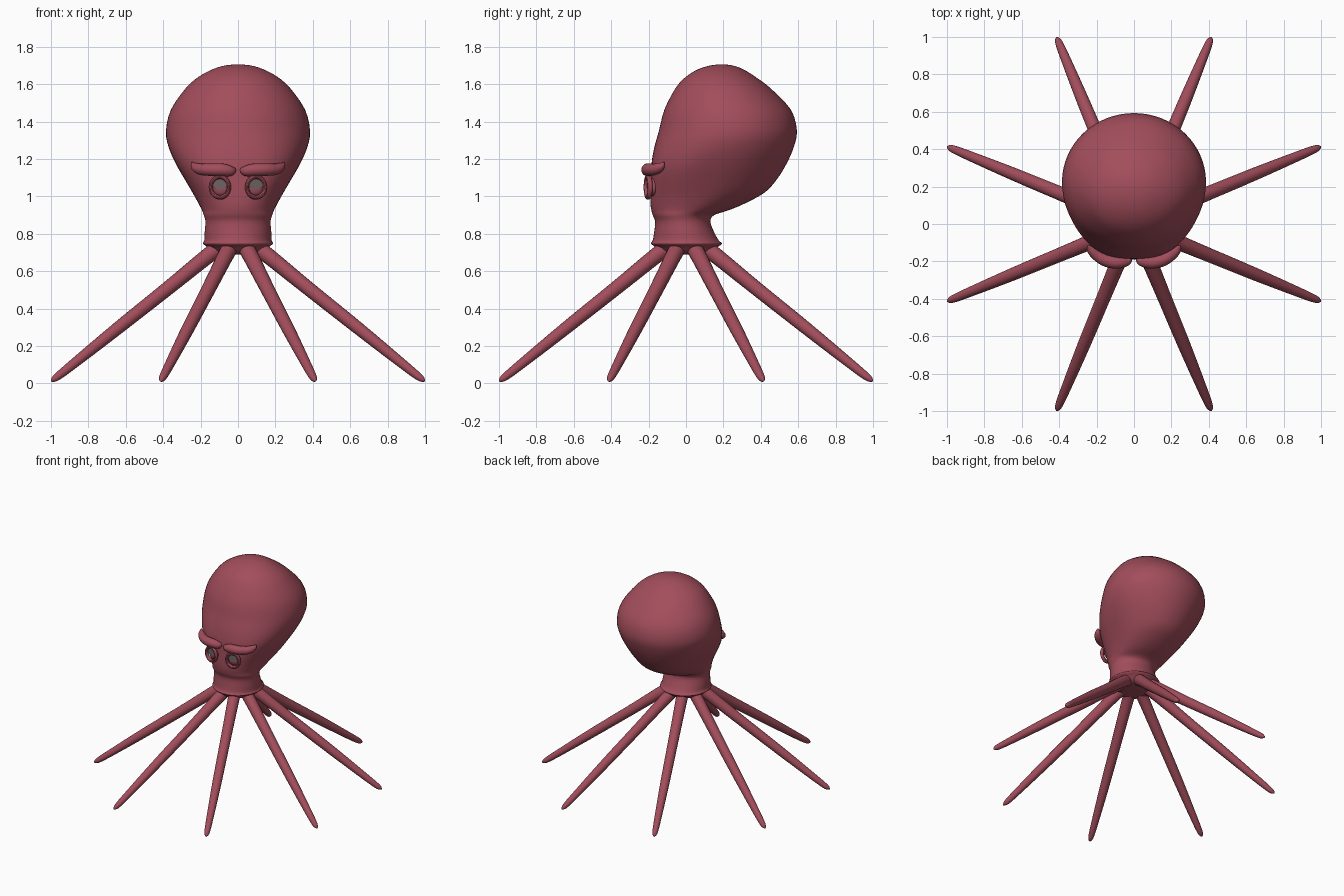
import bpy, bmesh, math
from mathutils import Vector, Matrix

if "Cube" in bpy.data.objects:
    bpy.data.objects.remove(bpy.data.objects["Cube"])


def material(name, rgb):
    m = bpy.data.materials.new(name)
    m.diffuse_color = (*rgb, 1)
    m.use_nodes = True
    m.node_tree.nodes["Principled BSDF"].inputs["Base Color"].default_value = m.diffuse_color
    return m


SKIN = material("dull red skin", (0.36, 0.075, 0.105))
PUPIL = material("grey pupil", (0.16, 0.12, 0.12))


def spline(rows, steps):
    """Catmull-Rom interpolation through rows of numbers."""
    out = []
    for i in range(len(rows) - 1):
        p0, p1, p2 = rows[max(i - 1, 0)], rows[i], rows[i + 1]
        p3 = rows[min(i + 2, len(rows) - 1)]
        for k in range(steps):
            t = k / steps
            out.append([0.5 * (2 * b + (c - a) * t + (2 * a - 5 * b + 4 * c - d) * t * t
                               + (3 * b - a - 3 * c + d) * t ** 3)
                        for a, b, c, d in zip(p0, p1, p2, p3)])
    out.append(list(rows[-1]))
    return out


def loft(name, rings, mat):
    bm = bmesh.new()
    loops = [[bm.verts.new(p) for p in r] for r in rings]
    n = len(loops[0])
    for a, b in zip(loops, loops[1:]):
        for i in range(n):
            j = (i + 1) % n
            bm.faces.new((a[i], a[j], b[j], b[i]))
    bm.faces.new(loops[0])
    bm.faces.new(loops[-1])
    bmesh.ops.recalc_face_normals(bm, faces=bm.faces)
    me = bpy.data.meshes.new(name)
    bm.to_mesh(me)
    bm.free()
    me.materials.append(mat)
    for f in me.polygons:
        f.use_smooth = True
    ob = bpy.data.objects.new(name, me)
    bpy.context.collection.objects.link(ob)
    return ob


def tube(name, rows, steps, mat, n=20):
    """Tapered tube along rows of x, y, z, radius."""
    pts = spline(rows, steps)
    rings = []
    for i, (x, y, z, r) in enumerate(pts):
        d = Vector(pts[min(i + 1, len(pts) - 1)][:3]) - Vector(pts[max(i - 1, 0)][:3])
        side = d.cross(Vector((0, 0, 1))).normalized()
        up = side.cross(d).normalized()
        r = max(r, 0.001)
        rings.append([Vector((x, y, z)) + r * (side * math.cos(a) + up * math.sin(a))
                      for a in (2 * math.pi * k / n for k in range(n))])
    return loft(name, rings, mat)


# head, neck and flared rim: z, front y, back y, half width
profile = [
    (.69, -.08, .08, .08), (.70, -.13, .13, .13), (.73, -.165, .17, .165),
    (.748, -.188, .193, .188), (.765, -.178, .175, .18), (.81, -.17, .15, .178),
    (.866, -.165, .13, .174), (.90, -.178, .15, .183), (.925, -.185, .225, .192),
    (.96, -.19, .31, .21), (1.02, -.19, .42, .243), (1.09, -.187, .485, .284),
    (1.17, -.185, .535, .33), (1.26, -.17, .575, .37), (1.35, -.145, .593, .385),
    (1.465, -.115, .56, .358), (1.58, -.055, .45, .278), (1.64, .0, .37, .21),
    (1.68, .065, .305, .135), (1.70, .13, .25, .07), (1.706, .18, .20, .01)]
rings = []
for z, yf, yb, w in spline(profile, 3):
    cy, hy = (yf + yb) / 2, (yb - yf) / 2
    bulge = 2 + 0.6 * math.exp(-((z - 1.1) / .15) ** 2)   # squarer face in front
    ring = []
    for k in range(64):
        a = 2 * math.pi * k / 64
        c, s = math.cos(a), math.sin(a)
        e = 2 / bulge if s < 0 else 1
        ring.append((w * math.copysign(abs(c) ** e, c), cy + hy * math.copysign(abs(s) ** e, s), z))
    rings.append(ring)
loft("head", rings, SKIN)

# eight straight tapering tentacles, radius and height from the centre out
leg = [(.06, .752, .046), (.15, .70, .043), (.40, .513, .038), (.70, .292, .034),
       (.95, .106, .026), (1.04, .04, .021), (1.068, .021, .014), (1.082, .011, .002)]
for i in range(8):
    a = math.radians(22.5 + 45 * i)
    tube("tentacle_%d" % (i + 1),
         [(r * math.cos(a), r * math.sin(a), z, rad) for r, z, rad in leg], 4, SKIN)


def finish(ob, name, mat):
    ob.name = name
    ob.data.materials.append(mat)
    bpy.ops.object.shade_smooth_by_angle()


brow = [(.018, -.185, 1.145, .012), (.04, -.197, 1.137, .028), (.09, -.205, 1.142, .034),
        (.15, -.195, 1.143, .033), (.20, -.165, 1.145, .03), (.232, -.135, 1.16, .022),
        (.246, -.118, 1.182, .004)]
for s, side in ((-1, "left"), (1, "right")):
    # heavy brow over each eye
    tube("brow_" + side, [(s * x, y, z, r) for x, y, z, r in brow], 5, SKIN)
    # eyelid ring, eyeball and pupil plate, turned slightly outward
    rot = (math.pi / 2, 0, s * .2)
    n = Vector((s * math.sin(.2), -math.cos(.2), 0))
    c = Vector((s * .092, -.178, 1.05))
    bpy.ops.mesh.primitive_torus_add(major_radius=.05, minor_radius=.011, major_segments=32,
                                     minor_segments=12, location=c + n * .025, rotation=rot)
    ring = bpy.context.object
    ring.scale = (1, 1.1, 1.3)
    finish(ring, "eyelid_" + side, SKIN)
    bpy.ops.mesh.primitive_uv_sphere_add(segments=28, ring_count=16, radius=.048,
                                         location=c, rotation=rot)
    ball = bpy.context.object
    ball.scale = (1, 1, .45)
    finish(ball, "eyeball_" + side, SKIN)
    bpy.ops.mesh.primitive_cylinder_add(vertices=28, radius=.036, depth=.009,
                                        location=c + n * .02 + Vector((0, 0, .016)), rotation=rot)
    pupil = bpy.context.object
    pupil.scale = (1.1, .85, 1)
    finish(pupil, "pupil_" + side, PUPIL)
